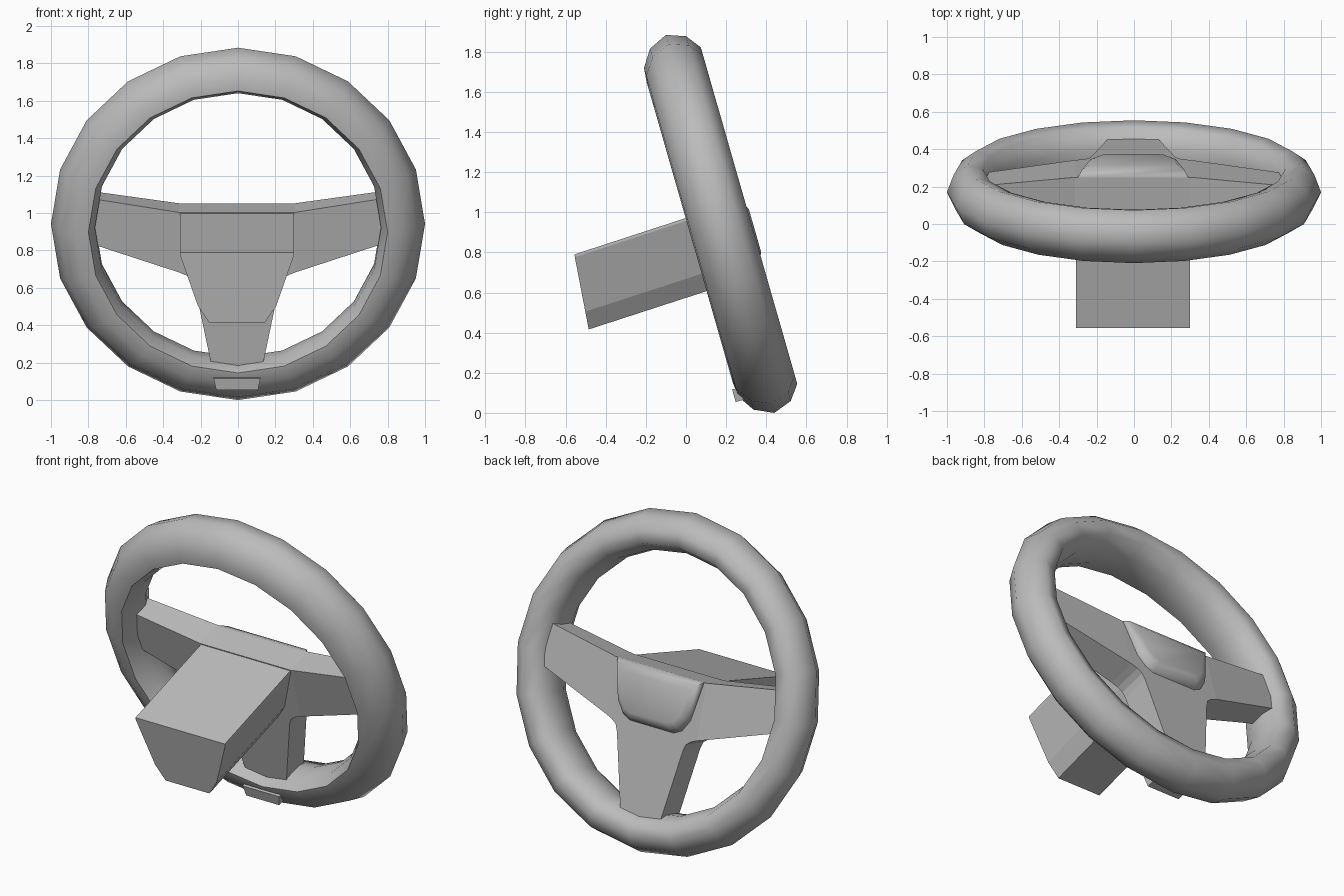
import bpy, bmesh, math
from mathutils import Vector

cube = bpy.data.objects.get("Cube")
if cube:
    bpy.data.objects.remove(cube, do_unlink=True)

grey = bpy.data.materials.new("plain_grey")
grey.use_nodes = True
COLOUR = (0.5, 0.5, 0.5, 1)
grey.diffuse_color = COLOUR
grey.node_tree.nodes["Principled BSDF"].inputs["Base Color"].default_value = COLOUR

# Wheel frame: across (x), up the wheel plane, out towards the driver
TILT = math.radians(16)
CENTRE = Vector((0, 0.17, 0.942))
UP = Vector((0, -math.sin(TILT), math.cos(TILT)))
OUT = Vector((0, math.cos(TILT), math.sin(TILT)))


def place(x, v, n):
    return CENTRE + Vector((x, 0, 0)) + UP * v + OUT * n


def loft(name, loops, closed=False, smooth=None):
    """Skin matching loops of (x, v, n) points, capping the ends unless closed."""
    bm = bmesh.new()
    rings = [[bm.verts.new(place(*p)) for p in loop] for loop in loops]
    pairs = list(zip(rings, rings[1:])) + ([(rings[-1], rings[0])] if closed else [])
    for a, b in pairs:
        for i in range(len(a)):
            j = (i + 1) % len(a)
            bm.faces.new((a[i], a[j], b[j], b[i]))
    if not closed:
        bm.faces.new(rings[0])
        bm.faces.new(rings[-1])
    bmesh.ops.recalc_face_normals(bm, faces=bm.faces)
    mesh = bpy.data.meshes.new(name)
    bm.to_mesh(mesh)
    bm.free()
    obj = bpy.data.objects.new(name, mesh)
    bpy.context.collection.objects.link(obj)
    mesh.materials.append(grey)
    if smooth:
        bpy.ops.object.select_all(action='DESELECT')
        obj.select_set(True)
        bpy.context.view_layer.objects.active = obj
        bpy.ops.object.shade_smooth_by_angle(angle=math.radians(smooth))
    return obj


def mirrored(half):
    """Close a right-hand outline with its mirror image, shifted slightly off centre."""
    pts = half + [(-x, v) for x, v in reversed(half)]
    return [(x - 0.005, v) for x, v in pts]


# Rim: a rounded section swept round in twenty steps
section = [(0.80, -0.157), (0.87, -0.15), (0.955, -0.095), (1.0, 0), (0.965, 0.095),
           (0.89, 0.15), (0.81, 0.13), (0.765, 0.03), (0.765, -0.08)]
STEPS = 20
rim = []
for k in range(STEPS):
    a = 2 * math.pi * k / STEPS
    rim.append([(r * math.cos(a), 0.98 * r * math.sin(a), n) for r, n in section])
loft("rim", rim, closed=True, smooth=60)

# Hub and lower spoke in one tapered plate
hub = mirrored([(0.31, 0.084), (0.31, -0.25), (0.27, -0.267), (0.24, -0.29),
                (0.225, -0.33), (0.12, -0.84)])
loft("hub_and_lower_spoke", [
    [(x, v, -0.07 + 0.06 * min(v + 0.25, 0)) for x, v in hub],
    [(x, v, 0.107 + 0.06 * min(v + 0.25, 0)) for x, v in hub]])

# Side spokes
for side, name in ((1, "left_spoke"), (-1, "right_spoke")):
    def end(x, top, low, back, front):
        x = side * x - 0.005
        return [(x, top, back), (x, top, front), (x, low, front), (x, low, back)]
    loft(name, [end(0.31, 0.084, -0.25, -0.07, 0.107),
                end(0.79, 0.16, -0.09, -0.06, 0.083)])

# Foot of the lower spoke, showing through the back of the rim
foot = mirrored([(0.125, -0.81), (0.112, -0.875)])
loft("spoke_foot", [[(x, v, n) for x, v in foot] for n in (-0.17, 0.0)])

# Steering column
column = mirrored([(0.305, 0.084), (0.305, 0.07), (0.21, -0.205), (0.15, -0.295)])
loft("column", [
    [(x, v - 0.03, -0.748 + 0.09 * v) for x, v in column],
    [(x, v, 0.09) for x, v in column]])

# Centre pad with sloping sides
pad = mirrored([(0.295, 0.084), (0.245, -0.15), (0.20, -0.22), (0.15, -0.245)])
loft("centre_pad", [
    [(x, v, 0.09) for x, v in pad],
    [(x, v, 0.107) for x, v in pad],
    [(x * 0.93, -0.08 + (v + 0.08) * 0.87, 0.142) for x, v in pad],
    [(x * 0.82, -0.08 + (v + 0.08) * 0.68, 0.158) for x, v in pad]], smooth=50)
